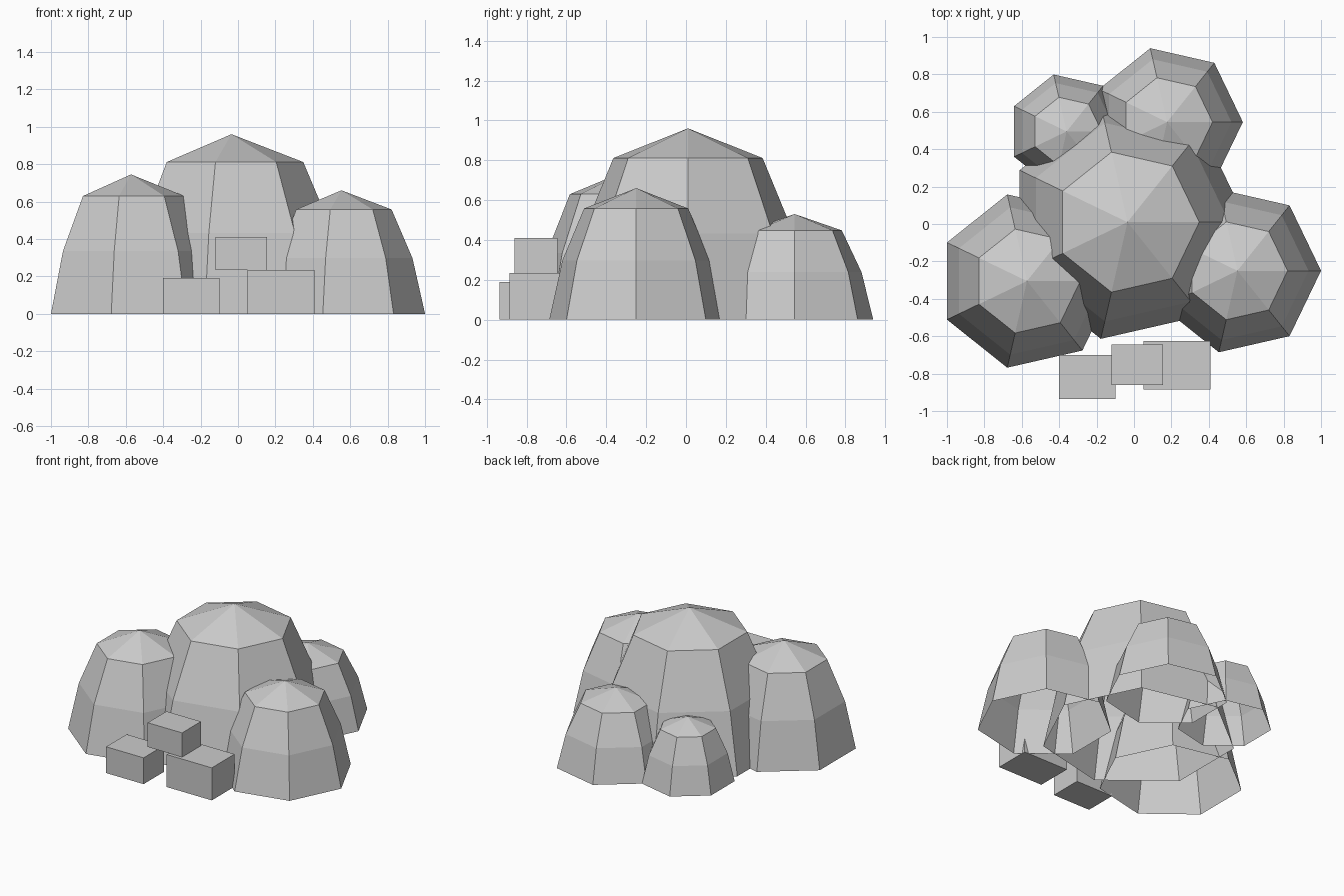
import bpy, bmesh, math

if "Cube" in bpy.data.objects:
    bpy.data.objects.remove(bpy.data.objects["Cube"])

stone = bpy.data.materials.new("light_grey")
stone.diffuse_color = (0.604, 0.604, 0.604, 1)
stone.use_nodes = True
stone.node_tree.nodes["Principled BSDF"].inputs["Base Color"].default_value = stone.diffuse_color

SIDES = 7
# Shared dome profile: (fraction of radius, fraction of height)
PROFILE = [(1.0, 0.0), (0.85, 0.45), (0.6, 0.845)]


def finish(name, bm):
    mesh = bpy.data.meshes.new(name)
    bm.to_mesh(mesh)
    bm.free()
    mesh.materials.append(stone)
    obj = bpy.data.objects.new(name, mesh)
    bpy.context.collection.objects.link(obj)


def dome(name, x, y, radius, height):
    """Seven-sided faceted dome, open underneath."""
    bm = bmesh.new()
    rings = []
    for r, h in PROFILE:
        rings.append([bm.verts.new((x + radius * r * math.cos(math.tau * i / SIDES),
                                    y + radius * r * math.sin(math.tau * i / SIDES),
                                    height * h)) for i in range(SIDES)])
    apex = bm.verts.new((x, y, height))
    for i in range(SIDES):
        j = (i + 1) % SIDES
        for low, high in zip(rings, rings[1:]):
            bm.faces.new((low[i], low[j], high[j], high[i]))
        bm.faces.new((rings[-1][i], rings[-1][j], apex))
    finish(name, bm)


def block(name, low, high):
    """Plain box between two corners."""
    bm = bmesh.new()
    bmesh.ops.create_cube(bm, size=1)
    for v in bm.verts:
        v.co = [(a + b) / 2 + c * (b - a) for a, b, c in zip(low, high, v.co)]
    finish(name, bm)


# Cluster of domes
dome("main_dome", -0.035, 0.01, 0.64, 0.96)
dome("left_dome", -0.572, -0.305, 0.475, 0.745)
dome("right_dome", 0.553, -0.25, 0.447, 0.66)
dome("back_right_dome", 0.177, 0.545, 0.405, 0.53)
dome("back_left_dome", -0.36, 0.495, 0.312, 0.443)

# Stacked blocks at the front
block("left_block", (-0.40, -0.935, 0), (-0.10, -0.70, 0.19))
block("right_block", (0.05, -0.885, 0), (0.41, -0.625, 0.235))
block("top_block", (-0.12, -0.86, 0.235), (0.155, -0.645, 0.41))
